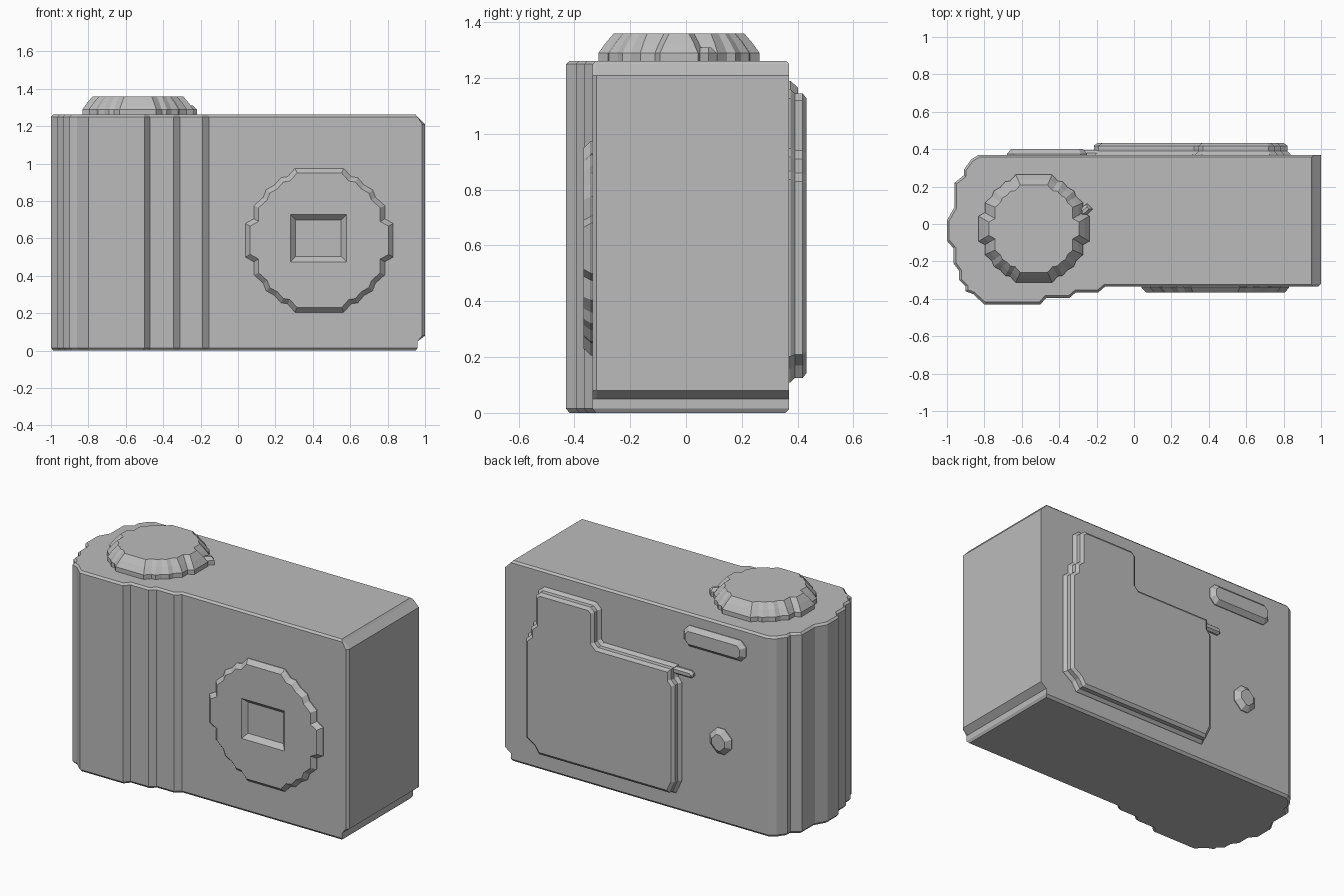
import bpy, bmesh
from mathutils import Vector

cube = bpy.data.objects.get("Cube")
if cube:
    bpy.data.objects.remove(cube, do_unlink=True)

grey = bpy.data.materials.new("camera grey")
grey.use_nodes = True
shade = (0.5, 0.5, 0.5, 1)
grey.diffuse_color = shade
grey.node_tree.nodes["Principled BSDF"].inputs["Base Color"].default_value = shade


def inset(points, d):
    """Mitred inward offset of a counter-clockwise outline."""
    pts = [Vector(p) for p in points]
    out = []
    for i, p in enumerate(pts):
        a = (p - pts[i - 1]).normalized()
        b = (pts[(i + 1) % len(pts)] - p).normalized()
        n1, n2 = Vector((-a.y, a.x)), Vector((-b.y, b.x))
        out.append(p + (n1 + n2) * d / max(0.5, 1 + n1.dot(n2)))
    return out


def loft(name, outline, layers, place):
    """Stack inset copies of an outline; layers are (height, inset, x limit)."""
    bm = bmesh.new()
    rings = []
    for h, d, *cap in layers:
        limit = cap[0] if cap else 9
        rings.append([bm.verts.new(place(min(p.x, limit), p.y, h)) for p in inset(outline, d)])
    n = len(outline)
    for lo, hi in zip(rings, rings[1:]):
        for i in range(n):
            j = (i + 1) % n
            bm.faces.new((lo[i], lo[j], hi[j], hi[i]))
    bm.faces.new(rings[0][::-1])
    bm.faces.new(rings[-1])
    bmesh.ops.recalc_face_normals(bm, faces=bm.faces)
    mesh = bpy.data.meshes.new(name)
    bm.to_mesh(mesh)
    bm.free()
    mesh.materials.append(grey)
    obj = bpy.data.objects.new(name, mesh)
    bpy.context.collection.objects.link(obj)
    return obj


def up(u, v, h):
    return (u, v, h)


def front(u, v, h):
    return (u, -h, v)


def back(u, v, h):
    return (u, h, v)


def notched_disc(cx, cy, s):
    """Stepped round outline mirrored from one quarter."""
    q = [(.395, .09), (.35, .115), (.35, .185), (.30, .23), (.285, .27),
         (.24, .295), (.205, .335), (.17, .34), (.13, .385)]
    half = q + [(-x, y) for x, y in reversed(q)]
    full = half + [(-x, -y) for x, y in half]
    return [(cx + x * s, cy + y * s) for x, y in full]


def chamfered(x0, x1, z0, z1, c):
    return [(x0 + c, z0), (x1 - c, z0), (x1, z0 + c), (x1, z1 - c),
            (x1 - c, z1), (x0 + c, z1), (x0, z1 - c), (x0, z0 + c)]


# Body with stepped grip, sloped top edge and undercut lower edge at its left end
body_outline = [
    (-.80, -.43), (-.50, -.43), (-.47, -.395), (-.345, -.395), (-.31, -.365),
    (-.19, -.365), (-.155, -.335), (.985, -.335), (1, -.32), (1, .37),
    (-.83, .37), (-.87, .345), (-.91, .29), (-.91, .26), (-.96, .22), (-.96, .09),
    (-1, .02), (-1, -.09), (-.965, -.13), (-.965, -.21), (-.935, -.25),
    (-.935, -.30), (-.90, -.335), (-.90, -.36), (-.86, -.375)]
loft("camera_body", body_outline,
     [(0, .013, .95), (.015, 0, .96), (.05, 0, .96), (.08, 0), (1.21, 0),
      (1.25, 0, .96), (1.262, .012, .95)], up)

# Lens disc with a tapered rectangular recess
lens = loft("lens_disc", notched_disc(.435, .59, 1), [(.32, 0), (.34, 0), (.367, .025)], front)
window = [(.28, .475), (.58, .475), (.58, .727), (.28, .727)]
cutter = loft("lens_recess_cutter", window, [(.338, .028), (.367, 0), (.4, 0)], front)
cutter.hide_render = True
cutter.hide_viewport = True
cut = lens.modifiers.new("recess", "BOOLEAN")
cut.operation = "DIFFERENCE"
cut.solver = "EXACT"
cut.object = cutter

# Mode dial and its small pointer
loft("mode_dial", notched_disc(-.535, -.025, .75),
     [(1.25, 0), (1.29, 0), (1.315, .018), (1.325, .025), (1.36, .055)], up)
loft("dial_pointer", [(-.29, .03), (-.25, .05), (-.22, .08), (-.25, .11), (-.29, .08)],
     [(1.25, 0), (1.29, 0), (1.31, .015)], up)

# Raised rear screen panel with stepped corners
panel = [
    (-.18, .125), (.73, .125), (.76, .17), (.82, .21), (.82, .83), (.785, .86),
    (.785, .91), (.75, .94), (.75, 1.12), (.72, 1.145), (.37, 1.145), (.345, 1.12),
    (.345, .93), (.32, .905), (-.19, .905), (-.19, .84), (-.215, .81), (-.215, .20)]
loft("screen_panel", panel, [(.36, -.018), (.375, -.015), (.39, 0), (.418, 0), (.432, .018)], back)
loft("panel_tab", chamfered(-.32, -.15, .865, .91, .015), [(.36, 0), (.38, 0), (.395, .012)], back)

# Rear viewfinder and button
loft("viewfinder", chamfered(-.68, -.25, 1.06, 1.19, .035), [(.36, 0), (.375, 0), (.402, .025)], back)
loft("rear_button", chamfered(-.58, -.43, .44, .60, .05), [(.36, 0), (.375, 0), (.402, .03)], back)
